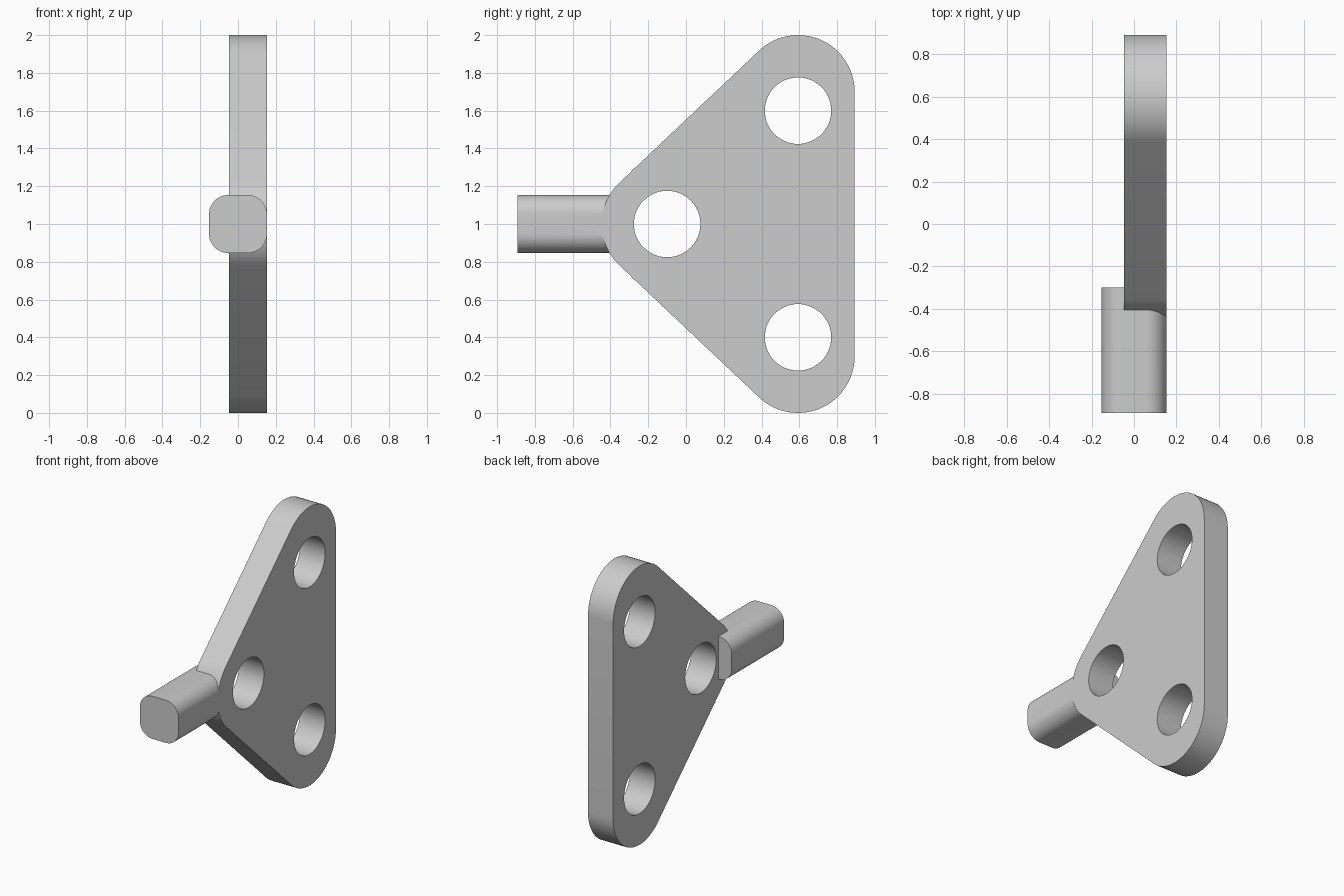
import bpy, bmesh, math
from mathutils import Vector

default = bpy.data.objects.get("Cube")
if default:
    bpy.data.objects.remove(default, do_unlink=True)

grey = bpy.data.materials.new("light grey")
grey.use_nodes = True
colour = (0.604, 0.604, 0.604, 1)
grey.diffuse_color = colour
grey.node_tree.nodes["Principled BSDF"].inputs["Base Color"].default_value = colour

HALF = 0.153            # half width of the square handle
PLATE_BACK = -0.047     # inner face of the plate


def rounded_outline(corners, radius, steps=24):
    """Counter-clockwise polygon with every corner rounded about its centre."""
    points = []
    centres = [Vector(c) for c in corners]
    count = len(centres)
    for i, c in enumerate(centres):
        before = c - centres[i - 1]
        after = centres[(i + 1) % count] - c
        start = math.atan2(-before.x, before.y)
        sweep = (math.atan2(-after.x, after.y) - start) % math.tau
        for k in range(steps + 1):
            a = start + sweep * k / steps
            points.append((c.x + radius * math.cos(a), c.y + radius * math.sin(a)))
    return points


def extrude(name, outline, place, depth):
    """Extrude a 2D outline, put into space by place(u, v)."""
    bm = bmesh.new()
    face = bm.faces.new([bm.verts.new(place(u, v)) for u, v in outline])
    top = bmesh.ops.extrude_face_region(bm, geom=[face], use_keep_orig=True)["geom"]
    bmesh.ops.translate(bm, vec=depth, verts=[v for v in top if isinstance(v, bmesh.types.BMVert)])
    bmesh.ops.recalc_face_normals(bm, faces=bm.faces)
    mesh = bpy.data.meshes.new(name)
    bm.to_mesh(mesh)
    bm.free()
    mesh.materials.append(grey)
    obj = bpy.data.objects.new(name, mesh)
    bpy.context.collection.objects.link(obj)
    return obj


def cut(target, cutter):
    bpy.context.view_layer.objects.active = target
    mod = target.modifiers.new("cut", "BOOLEAN")
    mod.operation, mod.solver, mod.object = "DIFFERENCE", "EXACT", cutter
    bpy.ops.object.modifier_apply(modifier=mod.name)


# Triangular plate with rounded corners
plate = extrude("plate", rounded_outline([(-0.147, 1), (0.593, 0.3), (0.593, 1.7)], 0.3),
                lambda y, z: (PLATE_BACK, y, z), (HALF - PLATE_BACK, 0, 0))

# Three round holes through the plate
for y, z in [(-0.1, 1), (0.593, 0.4), (0.593, 1.6)]:
    circle = [(y + 0.176 * math.cos(math.tau * k / 64), z + 0.176 * math.sin(math.tau * k / 64))
              for k in range(64)]
    hole = extrude("hole_cutter", circle, lambda u, v: (-0.5, u, v), (1, 0, 0))
    cut(plate, hole)
    bpy.data.objects.remove(hole, do_unlink=True)

# Square handle with rounded edges, notched around the plate
r = 0.1
s = HALF - r
handle = extrude("handle", rounded_outline([(-s, -s), (s, -s), (s, s), (-s, s)], r, 12),
                 lambda x, z: (x, -0.893, z + 1), (0, 0.593, 0))
cut(handle, plate)

# Smooth round sides, sharp rims
for obj in (plate, handle):
    bpy.ops.object.select_all(action="DESELECT")
    obj.select_set(True)
    bpy.context.view_layer.objects.active = obj
    bpy.ops.object.shade_smooth_by_angle(angle=math.radians(30))
